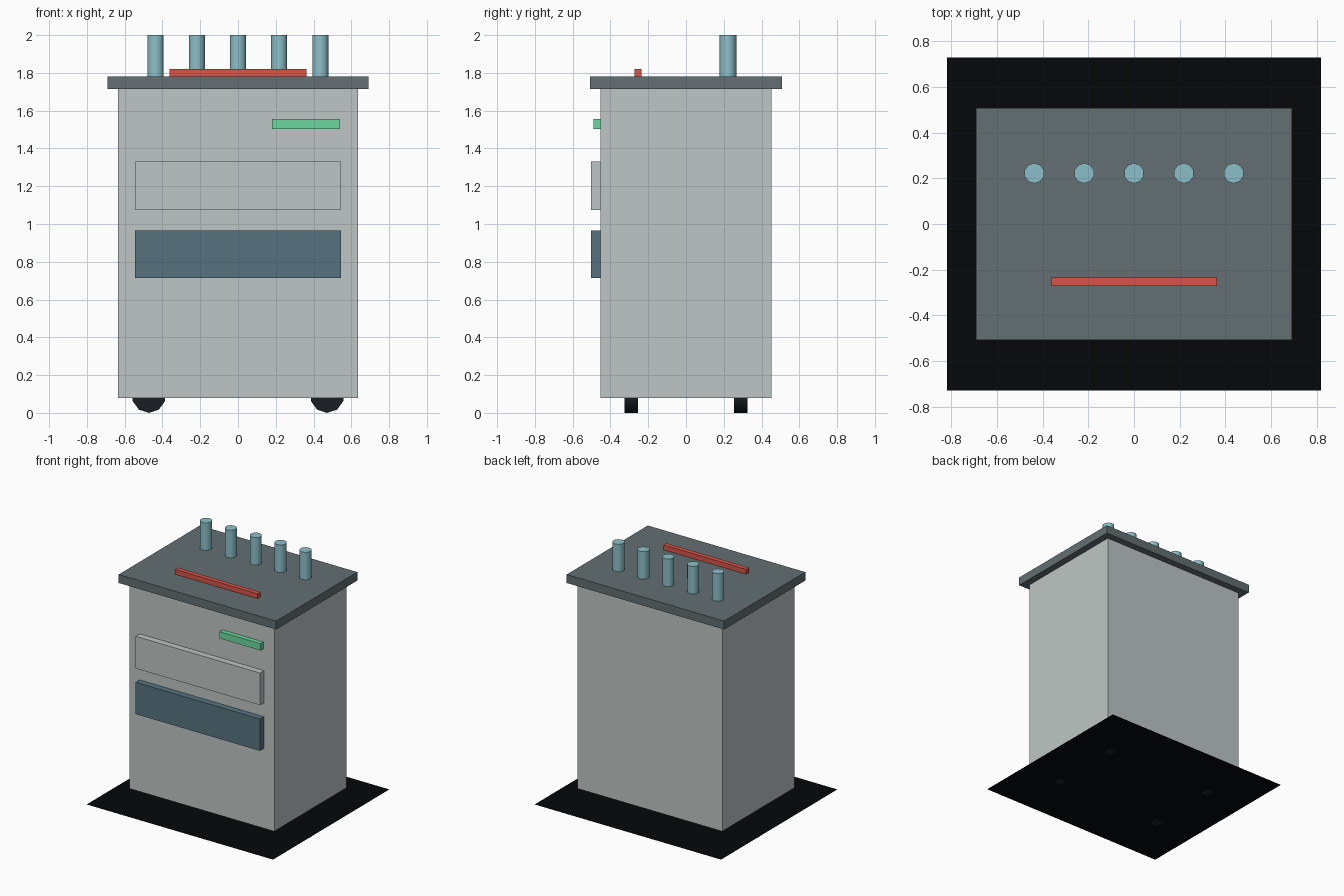
import bpy
import math

default = bpy.data.objects.get("Cube")
if default:
    bpy.data.objects.remove(default, do_unlink=True)


def material(name, rgb):
    """Material from display (sRGB) values, stored as linear colour."""
    colour = [(c / 255) ** 2.2 for c in rgb] + [1.0]
    mat = bpy.data.materials.new(name)
    mat.use_nodes = True
    mat.diffuse_color = colour
    shader = mat.node_tree.nodes["Principled BSDF"]
    shader.inputs["Base Color"].default_value = colour
    shader.inputs["Roughness"].default_value = 0.7
    return mat


shell = material("pale_grey", (189, 197, 195))
slate = material("slate", (99, 110, 113))
teal = material("teal", (139, 191, 199))
red = material("red", (216, 85, 75))
green = material("green", (108, 216, 157))
blue = material("steel_blue", (87, 114, 127))
rubber = material("rubber", (32, 36, 40))
black = material("black", (14, 16, 18))


def finish(name, mat):
    obj = bpy.context.object
    obj.name = obj.data.name = name
    obj.data.materials.append(mat)
    return obj


def box(name, mat, x, y, z):
    """Box between the given (low, high) limits on each axis."""
    spans = (x, y, z)
    bpy.ops.mesh.primitive_cube_add(size=1, location=[(a + b) / 2 for a, b in spans])
    obj = finish(name, mat)
    obj.scale = [b - a for a, b in spans]
    bpy.ops.object.transform_apply(location=False, rotation=False, scale=True)
    return obj


def cylinder(name, mat, radius, depth, location, tilt=0.0):
    bpy.ops.mesh.primitive_cylinder_add(vertices=10, radius=radius, depth=depth,
                                        location=location, rotation=(tilt, 0, 0))
    finish(name, mat)
    bpy.ops.object.shade_smooth_by_angle(angle=math.radians(40))


# Cabinet and overhanging top
box("cabinet_body", shell, (-0.635, 0.635), (-0.453, 0.453), (0.08, 1.715))
box("worktop", slate, (-0.69, 0.69), (-0.508, 0.508), (1.715, 1.782))

# Raised panels on the front
FRONT = -0.453
box("upper_drawer", shell, (-0.545, 0.545), (-0.503, FRONT), (1.075, 1.33))
box("lower_drawer", blue, (-0.545, 0.545), (-0.503, FRONT), (0.713, 0.965))
box("indicator_strip", green, (0.18, 0.54), (-0.49, FRONT), (1.502, 1.556))

# Red bar and row of posts on the worktop
box("top_bar", red, (-0.363, 0.363), (-0.272, -0.235), (1.782, 1.82))
for i in range(5):
    cylinder(f"post_{i + 1}", teal, 0.0445, 0.22, ((i - 2) * 0.218, 0.222, 1.89))

# Wheels, with their axles running front to back
for side, sx in (("left", 1), ("right", -1)):
    for end, sy in (("front", -1), ("back", 1)):
        cylinder(f"{end}_{side}_wheel", rubber, 0.09, 0.073,
                 (sx * 0.472, sy * 0.29, 0.09), math.pi / 2)

# Thin floor mat
bpy.ops.mesh.primitive_plane_add(size=1, location=(0, 0, 0.01))
mat_obj = finish("floor_mat", black)
mat_obj.scale = (1.634, 1.456, 1)
bpy.ops.object.transform_apply(location=False, rotation=False, scale=True)
